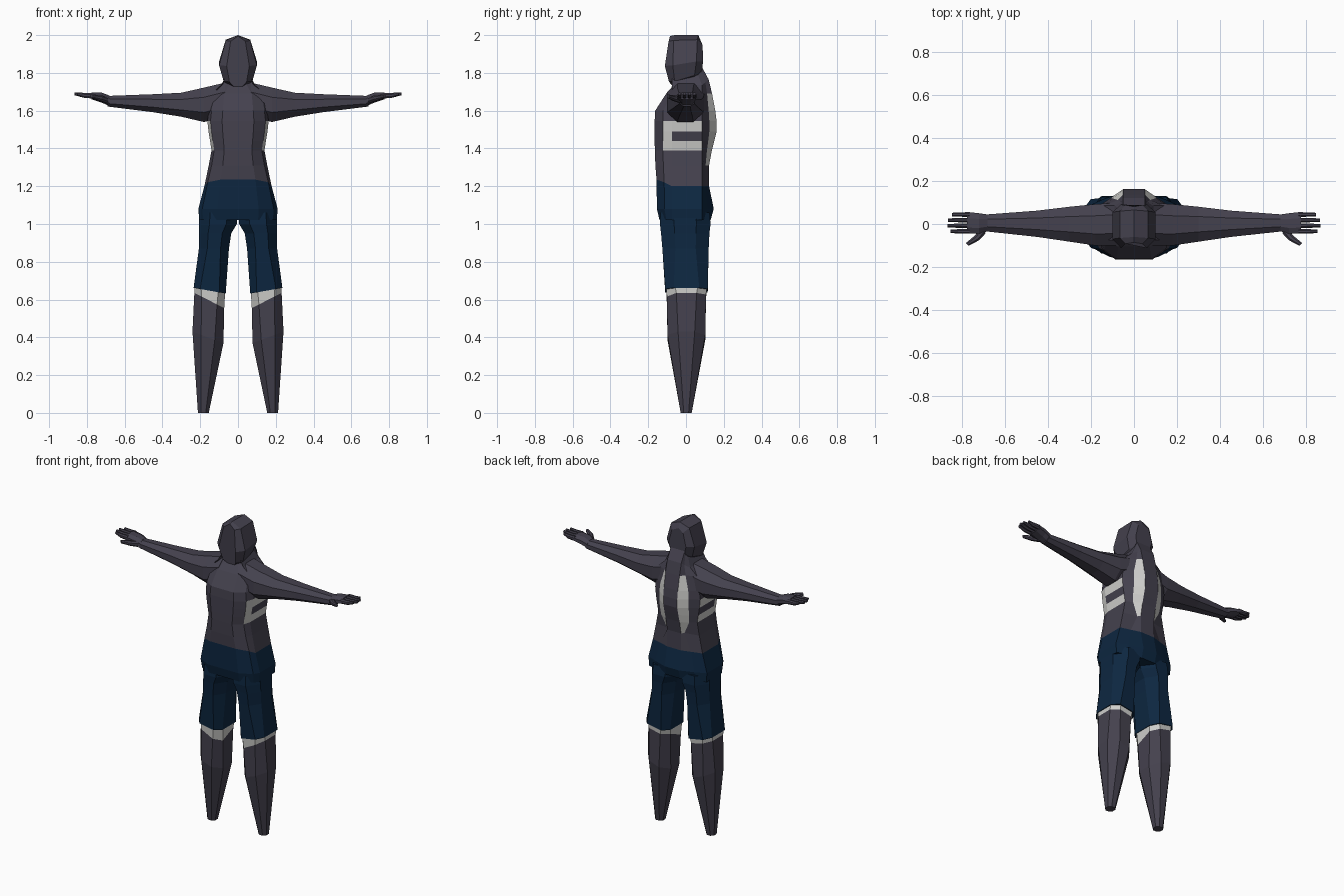
import bpy, bmesh, math

if "Cube" in bpy.data.objects:
    bpy.data.objects.remove(bpy.data.objects["Cube"])


def colour(name, rgb):
    m = bpy.data.materials.new(name)
    m.diffuse_color = (*rgb, 1)
    m.use_nodes = True
    m.node_tree.nodes["Principled BSDF"].inputs["Base Color"].default_value = m.diffuse_color
    return m


GREY = colour("slate_grey", (0.058, 0.053, 0.076))
NAVY = colour("navy_blue", (0.004, 0.020, 0.052))
PALE = colour("pale_grey", (0.62, 0.62, 0.60))


def loft(name, rings, mats, rule=None, mirror=False):
    """Skin closed rings of points; rule(row, column) picks the material."""
    bm = bmesh.new()
    rows = [[bm.verts.new(p) for p in r] for r in rings]
    n = len(rows[0])
    for i in range(len(rows) - 1):
        for j in range(n):
            k = (j + 1) % n
            f = bm.faces.new((rows[i][j], rows[i][k], rows[i + 1][k], rows[i + 1][j]))
            if rule:
                f.material_index = rule(i, j)
    bm.faces.new(rows[0])
    bm.faces.new(rows[-1])
    bmesh.ops.recalc_face_normals(bm, faces=bm.faces[:])
    me = bpy.data.meshes.new(name)
    bm.to_mesh(me)
    bm.free()
    for m in mats:
        me.materials.append(m)
    ob = bpy.data.objects.new(name, me)
    bpy.context.collection.objects.link(ob)
    if mirror:
        ob.modifiers.new("mirror", 'MIRROR')
    return ob


def octagon(a0, a1, b0, b1, k=0.28):
    """Box outline with cut corners."""
    ca, cb = (a1 - a0) * k, (b1 - b0) * k
    return [(a0 + ca, b0), (a1 - ca, b0), (a1, b0 + cb), (a1, b1 - cb),
            (a1 - ca, b1), (a0 + ca, b1), (a0, b1 - cb), (a0, b0 + cb)]


def body_ring(z, w, yf, yb, ex, lift=0.0, back_lift=0.0):
    """Symmetric trunk section: chest, side and back points."""
    half = [(0.52 * w, yf, z + lift), (0.9 * w, 0.74 * yf, z + lift * 0.6),
            (w, -0.075, z), (w, 0.085 if yb > 0.11 else 0.75 * yb, z),
            (ex, 0.5 * (yb + 0.085), z + back_lift * 0.5), (0.05, yb, z + back_lift)]
    return half + [(-x, y, zz) for x, y, zz in reversed(half)]


# Trunk: pale stripes down the back and ribs
waist = body_ring(1.20, 0.178, -0.156, 0.122, 0.11, 0.035)
trunk = [waist,
         body_ring(1.31, 0.155, -0.162, 0.122, 0.062),
         body_ring(1.39, 0.14, -0.165, 0.137, 0.10),
         body_ring(1.44, 0.148, -0.166, 0.15, 0.105),
         body_ring(1.49, 0.156, -0.166, 0.162, 0.105),
         body_ring(1.545, 0.162, -0.166, 0.162, 0.105),
         body_ring(1.60, 0.155, -0.163, 0.155, 0.10),
         body_ring(1.69, 0.14, -0.105, 0.138, 0.075),
         body_ring(1.735, 0.09, -0.065, 0.12, 0.06, 0, 0.03),
         body_ring(1.79, 0.06, -0.04, 0.085, 0.055, 0, 0.04)]


def trunk_colour(row, col):
    c = min(col, 10 - col) if col < 11 else -1
    back = c == 4 and 1 <= row <= 6
    rib = c == 2 and row in (2, 4)
    front_rib = c == 1 and row in (2, 3, 4)
    return int(back or rib or front_rib)


loft("torso", trunk, [GREY, PALE], trunk_colour)

# Shorts: hips and two legs
loft("shorts_hips", [body_ring(1.02, 0.205, -0.14, 0.13, 0.14),
                     body_ring(1.08, 0.21, -0.154, 0.147, 0.14), waist], [NAVY])


def leg_ring(x0, x1, y0, y1, z, k=0.28, slope=0.0, front=0.0):
    """Leg section; slope drops the inner edge, front drops it further in front."""
    out = []
    for x, y in octagon(x0, x1, y0, y1, k):
        t = (x1 - x) / (x1 - x0)
        out.append((x, y, z - t * (slope + (front if y < 0 else 0))))
    return out


hem = leg_ring(0.065, 0.235, -0.11, 0.115, 0.662, 0.2, 0.03)
loft("shorts_leg", [leg_ring(0.002, 0.205, -0.135, 0.125, 1.06),
                    leg_ring(0.006, 0.207, -0.138, 0.13, 1.0),
                    leg_ring(0.036, 0.206, -0.132, 0.124, 0.95),
                    leg_ring(0.048, 0.207, -0.125, 0.12, 0.87), hem],
     [NAVY], mirror=True)

# Pale hem trim and tapering lower legs
trim_top = leg_ring(0.068, 0.231, -0.105, 0.11, 0.67, 0.22, 0.03)
trim_low = leg_ring(0.073, 0.231, -0.101, 0.106, 0.635, 0.24, 0.035, 0.045)
loft("shorts_trim", [trim_top, trim_low], [PALE], mirror=True)
loft("lower_leg", [trim_low,
                   leg_ring(0.077, 0.241, -0.098, 0.102, 0.43, 0.28, 0.06),
                   leg_ring(0.155, 0.212, -0.028, 0.03, 0.0, 0.28)],
     [GREY], mirror=True)


# Arms
def arm_ring(x, y0, y1, z0, z1, k=0.28):
    return [(x, y, z) for y, z in octagon(y0, y1, z0, z1, k)]


loft("arm", [arm_ring(0.07, -0.10, 0.10, 1.57, 1.748),
             arm_ring(0.18, -0.10, 0.092, 1.54, 1.722),
             arm_ring(0.30, -0.082, 0.08, 1.568, 1.695),
             arm_ring(0.45, -0.06, 0.062, 1.592, 1.687),
             arm_ring(0.69, -0.034, 0.044, 1.622, 1.678)],
     [GREY], mirror=True)

# Hands: palm, four fingers and thumb
loft("palm", [arm_ring(0.68, -0.034, 0.044, 1.625, 1.68),
              arm_ring(0.72, -0.045, 0.05, 1.642, 1.695),
              arm_ring(0.775, -0.045, 0.056, 1.66, 1.697)],
     [GREY], mirror=True)
for i in range(4):
    y = -0.034 + 0.026 * i
    tip = (0.853, 0.866, 0.864, 0.845)[i]
    loft(f"finger_{i + 1}", [arm_ring(0.765, y - 0.011, y + 0.011, 1.664, 1.694),
                             arm_ring(0.815, y - 0.010, y + 0.010, 1.668, 1.694),
                             arm_ring(tip, y - 0.008, y + 0.008, 1.682, 1.697)],
         [GREY], mirror=True)


def thumb_ring(x, y, z, r):
    """Small section facing outward and forward."""
    return [(x + a * 0.7, y + a * 0.7, z + b) for a, b in octagon(-r, r, -r, r)]


loft("thumb", [thumb_ring(0.70, -0.03, 1.657, 0.017),
               thumb_ring(0.73, -0.065, 1.667, 0.015),
               thumb_ring(0.775, -0.095, 1.676, 0.009)],
     [GREY], mirror=True)


# Head: ridged hood shape skinned from front to back
def head_ring(ys, sx, top, low):
    half = [(0, 2.0), (0.065, 1.972), (0.1, 1.84), (0.076, 1.755), (0.04, 1.73)]
    pts = []
    for (x, z), y in zip(half, ys):
        t = (z - 1.73) / 0.27
        pts.append((x * sx, y, low + (top - low) * t))
    return pts + [(-x, y, z) for x, y, z in reversed(pts[1:])]


loft("head", [head_ring((-0.085, -0.092, -0.112, -0.09, -0.07), 0.6, 1.995, 1.728),
              head_ring((-0.06, -0.065, -0.07, -0.06, -0.04), 1.0, 2.0, 1.73),
              head_ring((0.065, 0.06, 0.055, 0.045, 0.04), 1.0, 2.0, 1.765),
              head_ring((0.08, 0.088, 0.09, 0.085, 0.08), 0.62, 1.965, 1.79)],
     [GREY])
